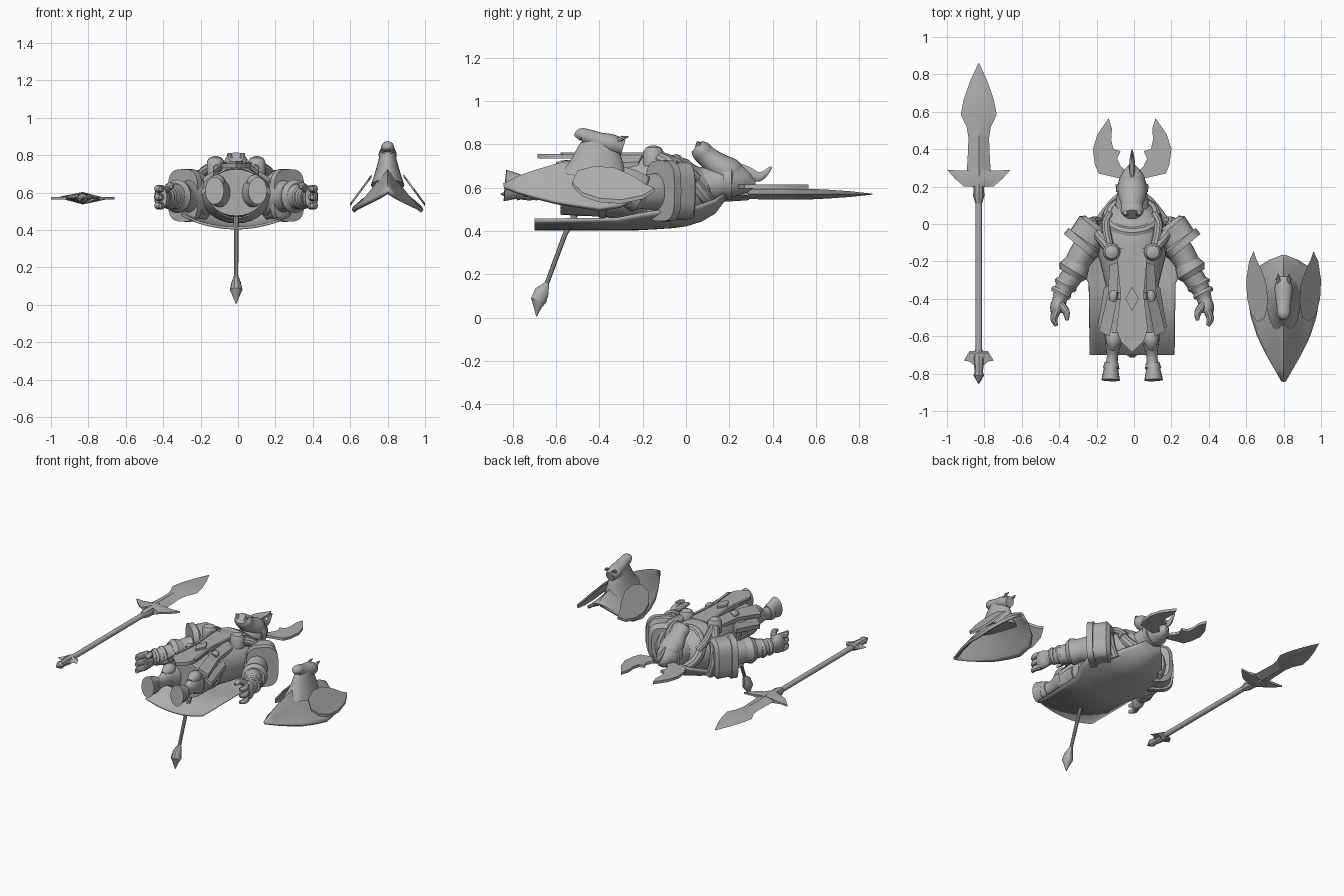
import bpy, bmesh, math
from mathutils import Vector

mat = bpy.data.materials.new("plain_grey")
mat.diffuse_color = (0.42, 0.42, 0.42, 1)
CX = -0.01   # figure centre line
SX = 0.80    # shield centre line
PX = -0.83   # spear centre line


def finish(name, bm, angle=35):
    bmesh.ops.recalc_face_normals(bm, faces=bm.faces)
    me = bpy.data.meshes.new(name)
    bm.to_mesh(me)
    bm.free()
    me.materials.append(mat)
    ob = bpy.data.objects.new(name, me)
    bpy.context.collection.objects.link(ob)
    bpy.ops.object.select_all(action='DESELECT')
    ob.select_set(True)
    bpy.context.view_layer.objects.active = ob
    bpy.ops.object.shade_smooth_by_angle(angle=math.radians(angle))
    return ob


def loft(name, rings, n=20, ref=(0, 0, 1), power=1.0, ox=0.0, sx=1, smooth=False):
    """Rings of (x, y, z, width radius, height radius) joined along their path."""
    rings = [(ox + sx * x, y, z, a, b) for x, y, z, a, b in rings]
    if smooth:  # Catmull-Rom refinement
        out = []
        for i in range(len(rings) - 1):
            p = [rings[max(0, min(len(rings) - 1, i + k))] for k in (-1, 0, 1, 2)]
            for t in (0, 0.25, 0.5, 0.75):
                out.append(tuple(0.5 * (2 * b + (c - a) * t + (2 * a - 5 * b + 4 * c - d) * t * t
                                        + (3 * b - a - 3 * c + d) * t ** 3) for a, b, c, d in zip(*p)))
        rings = out + [rings[-1]]
    bm, loops = bmesh.new(), []
    pts = [Vector(r[:3]) for r in rings]
    for i, r in enumerate(rings):
        t = (pts[min(i + 1, len(pts) - 1)] - pts[max(i - 1, 0)]).normalized()
        u = t.cross(Vector(ref)).normalized()
        v = u.cross(t)
        loop = []
        for k in range(n):
            c, s = math.cos(2 * math.pi * k / n), math.sin(2 * math.pi * k / n)
            c = math.copysign(abs(c) ** power, c)
            s = math.copysign(abs(s) ** power, s)
            loop.append(bm.verts.new(pts[i] + u * c * max(r[3], .001) + v * s * max(r[4], .001)))
        loops.append(loop)
    for a, b in zip(loops, loops[1:]):
        for k in range(n):
            bm.faces.new((a[k], a[(k + 1) % n], b[(k + 1) % n], b[k]))
    bm.faces.new(loops[0])
    bm.faces.new(loops[-1])
    return finish(name, bm)


def plate(name, outline, zf, thick, ox=0.0, sx=1):
    """Flat outline given thickness, lying on the height function zf(x, y)."""
    bm = bmesh.new()
    lo = [bm.verts.new((ox + sx * x, y, zf(x, y) - thick / 2)) for x, y in outline]
    hi = [bm.verts.new((ox + sx * x, y, zf(x, y) + thick / 2)) for x, y in outline]
    bm.faces.new(lo)
    bm.faces.new(hi)
    for i in range(len(lo)):
        j = (i + 1) % len(lo)
        bm.faces.new((lo[i], lo[j], hi[j], hi[i]))
    return finish(name, bm)


def sheet(name, rows, zf, thick, ox, nx=16):
    """Curved sheet: rows of (y, half width, centre z, edge z)."""
    bm = bmesh.new()
    grid = [[bm.verts.new((ox + w * (2 * i / nx - 1), y, zf(w, zc, ze, 2 * i / nx - 1)))
             for i in range(nx + 1)] for y, w, zc, ze in rows]
    for a, b in zip(grid, grid[1:]):
        for i in range(nx):
            bm.faces.new((a[i], a[i + 1], b[i + 1], b[i]))
    ob = finish(name, bm, 40)
    sol = ob.modifiers.new("thickness", 'SOLIDIFY')
    sol.thickness, sol.offset = thick, 0
    return ob


def tube(name, pts, r, **kw):
    return loft(name, [(*p, r, r) for p in pts], n=10, smooth=True, **kw)


# Torso, neck and cowl
loft("torso", [(0, .10, .62, .09, .08), (0, .05, .60, .14, .13), (0, -.02, .59, .18, .15),
               (0, -.12, .595, .19, .16), (0, -.25, .60, .16, .15), (0, -.38, .60, .135, .135),
               (0, -.50, .60, .15, .13), (0, -.58, .60, .155, .125)], n=28, ox=CX, smooth=True)
loft("neck", [(0, 0, .60, .11, .10), (0, .10, .61, .09, .085), (0, .2, .63, .075, .075)], ox=CX)
ring = [(.125 * math.cos(a), .035 - .08 * math.sin(a), .62 + .10 * math.sin(a))
        for a in [math.pi * k / 6 for k in range(13)]]
tube("cowl", ring, .035, ox=CX, ref=(0, .8, .6))

# Cape along the back
cape = [(.18, .05, .55, .575), (.13, .11, .485, .54), (.07, .16, .45, .52), (.0, .21, .428, .49),
        (-.06, .26, .42, .49), (-.13, .29, .415, .49), (-.22, .28, .41, .475), (-.32, .23, .41, .455),
        (-.70, .225, .41, .45)]
sheet("cape", cape, lambda w, zc, ze, s: zc + (ze - zc) * s * s, .014, CX)

# Tail
loft("tail", [(0, -.50, .50, .016, .016), (0, -.56, .38, .012, .012), (0, -.645, .15, .011, .011)], n=10, ox=CX)
loft("tail_tuft", [(0, -.64, .16, .01, .01), (0, -.665, .12, .025, .035), (0, -.68, .08, .034, .038),
                   (0, -.685, .045, .018, .018), (0, -.69, .005, .002, .002)], n=10, ox=CX, ref=(0, 1, 0))

# Head, helmet and crest
loft("head", [(0, .24, .62, .05, .05), (0, .20, .665, .075, .07), (0, .15, .70, .073, .06),
              (0, .10, .74, .058, .05), (0, .07, .77, .062, .048), (0, .05, .79, .045, .035)],
     ref=(0, 1, .6), ox=CX, smooth=True)
loft("helmet", [(0, .17, .635, .085, .088), (0, .21, .635, .088, .09), (0, .213, .635, .077, .082),
                (0, .25, .63, .066, .07), (0, .29, .62, .042, .045), (0, .32, .615, .012, .015)], ox=CX)
loft("helmet_crest", [(0, .22, .69, .013, .033), (0, .28, .67, .016, .03), (0, .34, .65, .014, .022),
                      (0, .395, .695, .004, .006)], n=10, ox=CX, smooth=True)
horn = [(.03, .235), (.10, .252), (.18, .27), (.20, .32), (.21, .40), (.185, .48), (.125, .565),
        (.108, .51), (.112, .45), (.10, .40), (.062, .39), (.08, .35), (.062, .31), (.03, .28)]

for s, side in ((-1, "left"), (1, "right")):
    kw = dict(ox=CX, sx=s)
    # Head wings and nostrils
    plate("head_wing_" + side, horn, lambda x, y: .605, .018, **kw)
    loft("nostril_" + side, [(.032, .055, .78, .016, .016), (.038, .06, .81, .011, .011)], n=10, ref=(0, 1, 0), **kw)

    # Chest clasps and shoulder straps
    loft("clasp_" + side, [(.11, -.15, .70, .047, .047), (.11, -.15, .765, .047, .047),
                           (.11, -.15, .785, .035, .035), (.11, -.15, .795, .01, .01)], ref=(0, 1, 0), **kw)
    tube("neck_strap_" + side, [(.12, .05, .64), (.14, .0, .685), (.13, -.08, .73), (.11, -.15, .75)], .024, **kw)
    tube("shoulder_strap_" + side, [(.11, -.15, .74), (.17, -.07, .71), (.21, -.01, .63), (.21, .01, .54),
                                    (.18, .01, .47)], .03, ref=(.3, 1, .2), **kw)

    # Arm and armour
    loft("upper_arm_" + side, [(.17, -.06, .58, .09, .11), (.26, -.15, .58, .072, .085),
                               (.325, -.27, .58, .062, .072)], smooth=True, **kw)
    loft("shoulder_pad_" + side, [(.19, -.0, .585, .075, .11), (.205, -.02, .585, .098, .135),
                                  (.235, -.055, .585, .092, .13), (.255, -.085, .585, .092, .132),
                                  (.26, -.09, .585, .105, .142), (.285, -.12, .585, .105, .14)],
         power=.6, n=28, **kw)
    loft("elbow_cuff_" + side, [(.287, -.205, .58, .066, .075), (.315, -.25, .58, .085, .09),
                                (.33, -.275, .58, .068, .072)], **kw)
    loft("forearm_" + side, [(.31, -.26, .58, .06, .068), (.35, -.32, .575, .056, .062),
                             (.38, -.38, .575, .042, .05), (.39, -.42, .575, .038, .045)], smooth=True, **kw)
    for i, (x, y, r) in enumerate(((.355, -.325, .065), (.38, -.368, .058))):
        loft(f"wrist_band_{i}_{side}", [(x - .007, y + .013, .575, r * .9, r * .9), (x, y, .575, r, r),
                                        (x + .007, y - .013, .575, r * .9, r * .9)], **kw)
    loft("palm_" + side, [(.385, -.40, .575, .035, .05), (.40, -.44, .575, .038, .065),
                          (.402, -.475, .575, .032, .06)], smooth=True, **kw)
    for i, z in enumerate((.53, .575, .62)):
        loft(f"finger_{i}_{side}", [(.402, -.46, z, .022, .022), (.418, -.505, z, .02, .021),
                                    (.405, -.545, z, .01, .012)], n=10, smooth=True, **kw)
    loft("thumb_" + side, [(.382, -.43, .61, .022, .022), (.353, -.47, .635, .02, .02),
                           (.348, -.515, .63, .009, .009)], n=10, smooth=True, **kw)

    # Legs and hooves
    loft("leg_" + side, [(.085, -.46, .60, .07, .09), (.09, -.57, .60, .06, .08), (.10, -.63, .61, .046, .062),
                         (.105, -.70, .60, .03, .042), (.11, -.76, .60, .034, .045)], smooth=True, **kw)
    loft("knee_guard_" + side, [(.10, -.575, .645, .03, .035), (.10, -.62, .655, .042, .042),
                                (.105, -.67, .64, .02, .025)], smooth=True, **kw)
    loft("hoof_" + side, [(.11, -.74, .60, .036, .05), (.112, -.77, .60, .044, .06), (.113, -.775, .605, .038, .058),
                          (.115, -.835, .61, .05, .073)], **kw)

    # Hanging skirt panels, hip panels and tabard trim
    plate("skirt_panel_" + side, [(.07, -.20), (.12, -.22), (.13, -.38), (.178, -.575), (.12, -.60), (.08, -.40)],
          lambda x, y: .79 - .7 * x, .025, **kw)
    plate("hip_panel_" + side, [(.125, -.33), (.15, -.34), (.185, -.55), (.15, -.57)],
          lambda x, y: .80 - 1.1 * x, .03, **kw)
    plate("tabard_trim_" + side, [(.068, -.13), (.085, -.13), (.062, -.38), (.085, -.57), (.068, -.58), (.048, -.38)],
          lambda x, y: .757, .012, **kw)
    loft("belt_knot_" + side, [(.095, -.36, .725, .018, .02), (.10, -.385, .73, .025, .022),
                               (.105, -.41, .725, .018, .02)], n=12, smooth=True, **kw)

    # Shield wings
    plate("shield_wing_" + side, [(.16, -.145), (.185, -.20), (.20, -.30), (.195, -.40), (.175, -.48), (.14, -.525),
                                  (.10, -.50), (.085, -.42), (.09, -.33), (.12, -.24), (.145, -.19)],
          lambda x, y: .535 + (.2 - x) * 1.35, .018, ox=SX, sx=s)
    loft("shield_ear_" + side, [(.022, -.33, .81, .014, .014), (.03, -.29, .83, .01, .01),
                                (.028, -.265, .835, .002, .002)], n=8, ox=SX, sx=s)

# Tabard, diamond ornament and belt
plate("tabard", [(-.08, -.13), (.08, -.13), (.058, -.38), (.078, -.58), (.06, -.63), (0, -.685), (-.06, -.63),
                 (-.078, -.58), (-.058, -.38)], lambda x, y: .745, .022, ox=CX)
plate("diamond", [(0, -.335), (.036, -.40), (0, -.465), (-.036, -.40)], lambda x, y: .76, .02, ox=CX)
loft("belt", [(0, -.365, .60, .14, .13), (0, -.37, .60, .147, .14), (0, -.40, .60, .147, .14),
              (0, -.405, .60, .14, .13)], n=28, ox=CX)

# Shield shell with a centre ridge
rows = [(-.84, .004, .61, .60), (-.77, .045, .645, .575), (-.70, .085, .67, .555), (-.60, .135, .70, .53),
        (-.50, .168, .72, .515), (-.40, .185, .71, .50), (-.30, .18, .69, .515), (-.23, .135, .67, .555),
        (-.19, .07, .65, .60), (-.17, .01, .64, .63)]
sheet("shield", rows, lambda w, zc, ze, s: ze + (zc - ze) * (1 - abs(s)) ** 1.15, .02, SX)

# Animal head on the shield
loft("shield_neck", [(0, -.42, .64, .09, .17), (0, -.41, .70, .07, .13), (0, -.40, .77, .05, .10),
                     (0, -.385, .82, .04, .07)], ref=(0, 1, 0), ox=SX, smooth=True)
loft("shield_head", [(0, -.29, .785, .032, .035), (0, -.34, .80, .048, .045), (0, -.40, .815, .043, .04),
                     (0, -.45, .833, .036, .036), (0, -.485, .84, .034, .033), (0, -.50, .825, .014, .016)],
     ox=SX, smooth=True)

# Spear: shaft, collars, guard, blade and butt
loft("shaft", [(0, -.72, .57, .018, .018), (0, .25, .57, .018, .018)], n=12, ox=PX)
loft("collar", [(0, .11, .57, .018, .022), (0, .15, .57, .03, .032), (0, .20, .57, .028, .034),
                (0, .29, .57, .02, .028)], n=8, ox=PX)
guard = [(0, .195), (.04, .20), (.09, .21), (.125, .24), (.17, .29), (.10, .285), (0, .29)]
plate("guard", guard + [(-x, y) for x, y in guard[-2:0:-1]], lambda x, y: .57, .012, ox=PX)
loft("guard_ridge", [(0, .20, .57, .08, .033), (0, .245, .57, .125, .033), (0, .285, .57, .16, .02)], n=4, ox=PX)
loft("blade", [(0, .27, .57, .065, .022), (0, .34, .57, .06, .024), (0, .46, .57, .055, .024),
               (0, .52, .57, .065, .024), (0, .585, .57, .096, .024), (0, .66, .57, .082, .02),
               (0, .76, .57, .048, .013), (0, .86, .57, .002, .002)], n=4, ox=PX)
loft("butt_guard", [(0, -.68, .57, .05, .02), (0, -.69, .57, .055, .03), (0, -.73, .57, .08, .012),
                    (0, -.735, .57, .05, .02), (0, -.76, .57, .02, .02)], n=4, ox=PX)
loft("butt_spike", [(0, -.67, .57, .02, .02), (0, -.72, .57, .03, .03), (0, -.79, .57, .022, .022),
                    (0, -.81, .57, .028, .026), (0, -.855, .57, .002, .002)], n=8, ox=PX)
